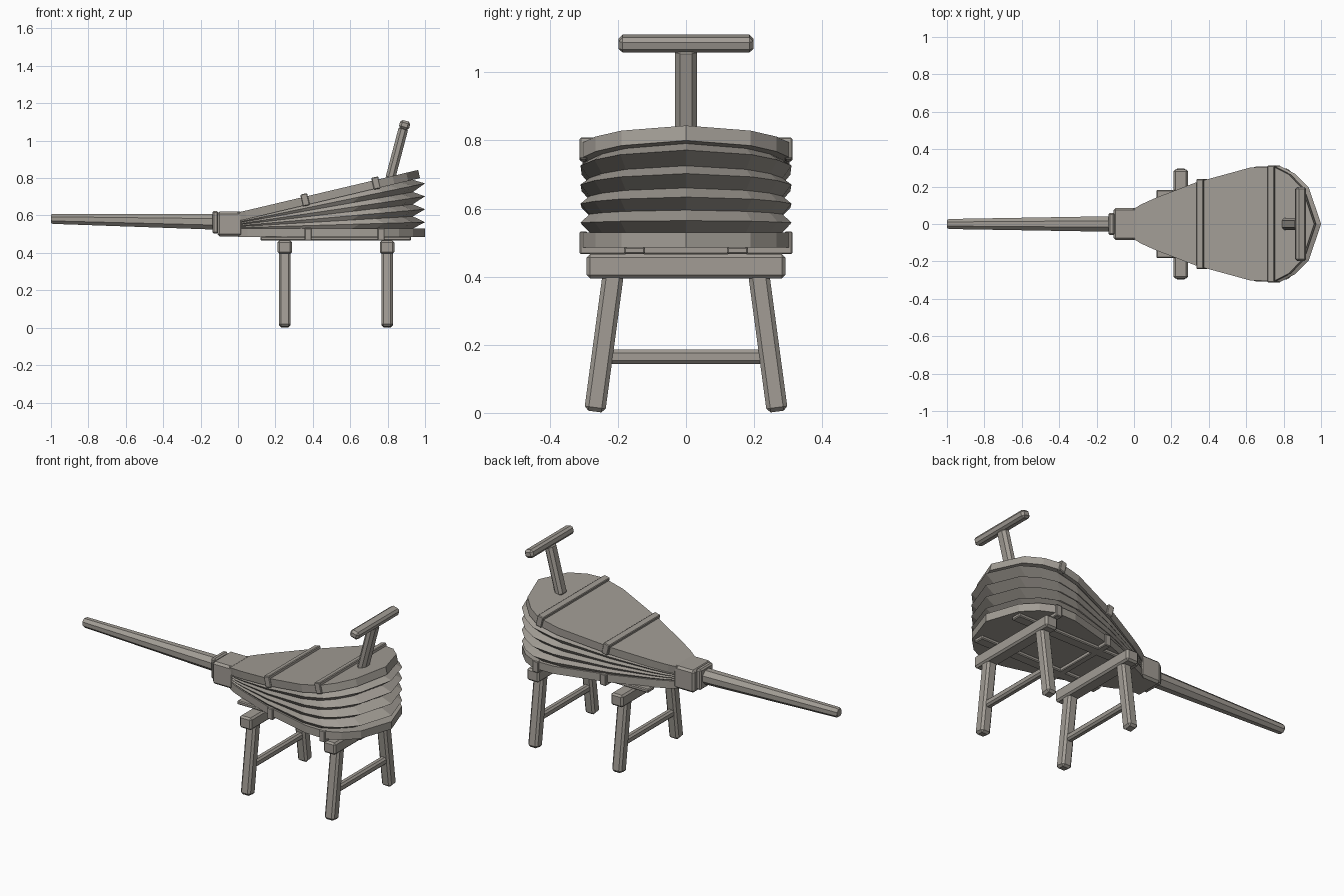
import bpy, bmesh, math
from mathutils import Matrix, Vector

if "Cube" in bpy.data.objects:
    bpy.data.objects.remove(bpy.data.objects["Cube"])

wood = bpy.data.materials.new("grey_wood")
wood.diffuse_color = (0.36, 0.335, 0.30, 1)
wood.use_nodes = True
wood.node_tree.nodes["Principled BSDF"].inputs["Base Color"].default_value = wood.diffuse_color

# Half outline of the boards: (x, half width), hinge end to rear tip
HALF = [(0.0, 0.075), (0.05, 0.105), (0.13, 0.14), (0.35, 0.222), (0.65, 0.302),
        (0.78, 0.305), (0.86, 0.265), (0.935, 0.19), (1.0, 0.0)]
OUTLINE = HALF + [(x, -y) for x, y in HALF[-2::-1]]
TILT = math.atan(0.236)
LID = Matrix.Translation((0, 0, 0.57)) @ Matrix.Rotation(-TILT, 4, 'Y')


def finish(name, bm, mat=None, bevel=0.0):
    if bevel:
        bmesh.ops.bevel(bm, geom=bm.edges[:], offset=bevel, segments=1, affect='EDGES')
    if mat is not None:
        bm.transform(mat)
    bmesh.ops.recalc_face_normals(bm, faces=bm.faces[:])
    me = bpy.data.meshes.new(name)
    bm.to_mesh(me)
    bm.free()
    me.materials.append(wood)
    ob = bpy.data.objects.new(name, me)
    bpy.context.collection.objects.link(ob)
    return ob


def box(name, x, y, z, bevel=0.008, mat=None):
    """Chamfered box from (min, max) ranges."""
    bm = bmesh.new()
    bmesh.ops.create_cube(bm, size=1)
    for v in bm.verts:
        v.co = Vector([(r[0] + r[1]) / 2 + c * (r[1] - r[0])
                       for c, r in zip(v.co, (x, y, z))])
    return finish(name, bm, mat, bevel)


def beam(name, a, b, w, d, bevel=0.012):
    """Chamfered bar from a to b; w across x, d across the other side."""
    a, b = Vector(a), Vector(b)
    zax = (b - a).normalized()
    xax = Vector((1, 0, 0))
    xax = (xax - zax * xax.dot(zax)).normalized()
    rot = Matrix((xax, zax.cross(xax), zax)).transposed().to_4x4()
    h = (b - a).length / 2
    return box(name, (-w / 2, w / 2), (-d / 2, d / 2), (-h, h), bevel,
               Matrix.Translation((a + b) / 2) @ rot)


def loft(name, rings, mat=None):
    """Skin closed rings of points and cap both ends."""
    bm = bmesh.new()
    vs = [[bm.verts.new(p) for p in r] for r in rings]
    n = len(vs[0])
    for r0, r1 in zip(vs, vs[1:]):
        for i in range(n):
            j = (i + 1) % n
            bm.faces.new((r0[i], r0[j], r1[j], r1[i]))
    bm.faces.new(vs[0][::-1])
    bm.faces.new(vs[-1])
    return finish(name, bm, mat)


# Upper and lower boards
loft("top_board", [[(x, y, z) for x, y in OUTLINE] for z in (0, 0.045)], LID)
loft("bottom_board", [[(x, y, z) for x, y in OUTLINE] for z in (0.485, 0.53)])

# Pleated leather fanning out from the hinge end
FOLDS = 8
pleats = []
for i in range(FOLDS + 1):
    t = i / FOLDS
    s, sy = (0.995, 1.015) if i % 2 else (0.93, 0.93)
    ring = []
    for x, y in OUTLINE:
        x = x * s + 0.005
        ring.append((x, y * sy, 0.53 + t * (0.04 + 0.236 * x)))
    pleats.append(ring)
loft("bellows_pleats", pleats)

# Straps wrapping each board
for label, x, w in (("front", 0.375, 0.24), ("rear", 0.765, 0.312)):
    for level, mat, plate, side in (
            ("top", LID, (0.04, 0.061), (-0.004, 0.061)),
            ("bottom", None, (0.466, 0.49), (0.466, 0.533))):
        xr = (x - 0.019, x + 0.019)
        box(f"{level}_{label}_strap", xr, (-w, w), plate, 0.004, mat)
        for s, nm in ((-1, "right"), (1, "left")):
            yr = sorted((s * (w - 0.022), s * w))
            box(f"{level}_{label}_strap_{nm}", xr, yr, side, 0.004, mat)

# Rails below the bottom board
for s, nm in ((-1, "right"), (1, "left")):
    box(f"rail_{nm}", (0.12, 0.925), sorted((s * 0.12, s * 0.182)), (0.466, 0.488), 0.005)

# Trestles
for label, x in (("front", 0.25), ("rear", 0.797)):
    box(f"{label}_trestle_beam", (x - 0.039, x + 0.039), (-0.292, 0.292), (0.395, 0.466), 0.01)
    for s, nm in ((-1, "right"), (1, "left")):
        beam(f"{label}_leg_{nm}", (x, s * 0.268, 0.004), (x, s * 0.212, 0.42), 0.062, 0.062)
    beam(f"{label}_stretcher", (x, -0.24, 0.165), (x, 0.24, 0.165), 0.04, 0.042, 0.01)

# Nozzle block, collar and tapered pipe
box("nozzle_block", (-0.11, 0.025), (-0.086, 0.086), (0.488, 0.62), 0.012)
box("nozzle_collar", (-0.137, -0.105), (-0.06, 0.06), (0.503, 0.624), 0.008)
pipe = []
for x, z, r in ((-0.12, 0.566, 0.045), (-0.99, 0.582, 0.029), (-1.0, 0.582, 0.023)):
    pipe.append([(x, r * math.cos(a), z + r * math.sin(a))
                 for a in (math.pi / 8 + k * math.pi / 4 for k in range(8))])
loft("nozzle_pipe", pipe)

# Handle
beam("handle_post", (0.812, 0, 0.79), (0.887, 0, 1.075), 0.052, 0.066, 0.015)
box("handle_grip", (-0.028, 0.028), (-0.198, 0.198), (-0.023, 0.023), 0.012,
    Matrix.Translation((0.891, 0, 1.084)) @ Matrix.Rotation(math.radians(15), 4, 'Y'))
